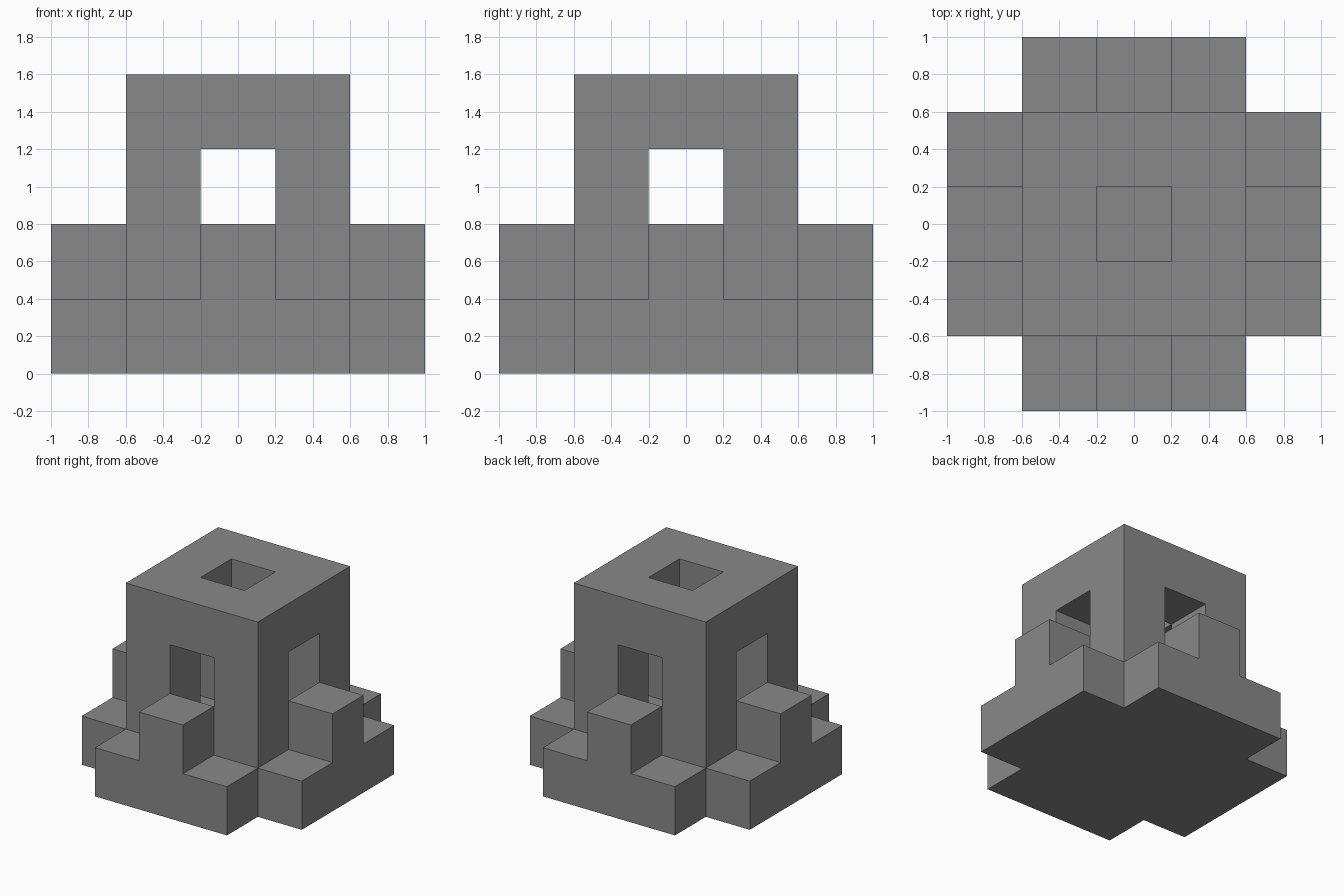
import bpy
import bmesh
from itertools import product
from mathutils import Vector

if "Cube" in bpy.data.objects:
    bpy.data.objects.remove(bpy.data.objects["Cube"], do_unlink=True)

UNIT = 0.4  # edge of one building block


def blocks(xs, ys, zs):
    return set(product(xs, ys, zs))


inner, centre = range(-1, 2), [0]

# Cross-shaped plinth
solid = blocks(range(-2, 3), inner, [0]) | blocks(inner, range(-2, 3), [0])
# Raised step in the middle of each side
for side in (-2, 2):
    solid |= blocks([side], centre, [1]) | blocks(centre, [side], [1])
# Four corner pillars
solid |= blocks((-1, 1), (-1, 1), (1, 2))
# Roof ring with an open shaft
solid |= blocks(inner, inner, [3]) - blocks(centre, centre, [3])

# Skin the blocks, leaving out faces shared by two neighbours
bm = bmesh.new()
for cell in sorted(solid):
    middle = Vector(cell) + Vector((0, 0, 0.5))
    for axis, sign in product(range(3), (-1, 1)):
        beside = list(cell)
        beside[axis] += sign
        if tuple(beside) in solid:
            continue
        normal, u, v = Vector(), Vector(), Vector()
        normal[axis] = sign / 2
        u[(axis + 1) % 3] = 0.5
        v[(axis + 2) % 3] = sign / 2
        corners = (-u - v, u - v, u + v, v - u)
        bm.faces.new([bm.verts.new((middle + normal + c) * UNIT) for c in corners])

bmesh.ops.remove_doubles(bm, verts=bm.verts, dist=0.001)
# Merge the flat areas into large faces
bmesh.ops.dissolve_limit(bm, angle_limit=0.01, verts=bm.verts, edges=bm.edges)

mesh = bpy.data.meshes.new("stepped_tower")
bm.to_mesh(mesh)
bm.free()
tower = bpy.data.objects.new("stepped_tower", mesh)
bpy.context.collection.objects.link(tower)

# Plain grey
grey = bpy.data.materials.new("mid_grey")
grey.use_nodes = True
colour = (0.25, 0.25, 0.25, 1)
grey.diffuse_color = colour
grey.node_tree.nodes["Principled BSDF"].inputs["Base Color"].default_value = colour
mesh.materials.append(grey)
